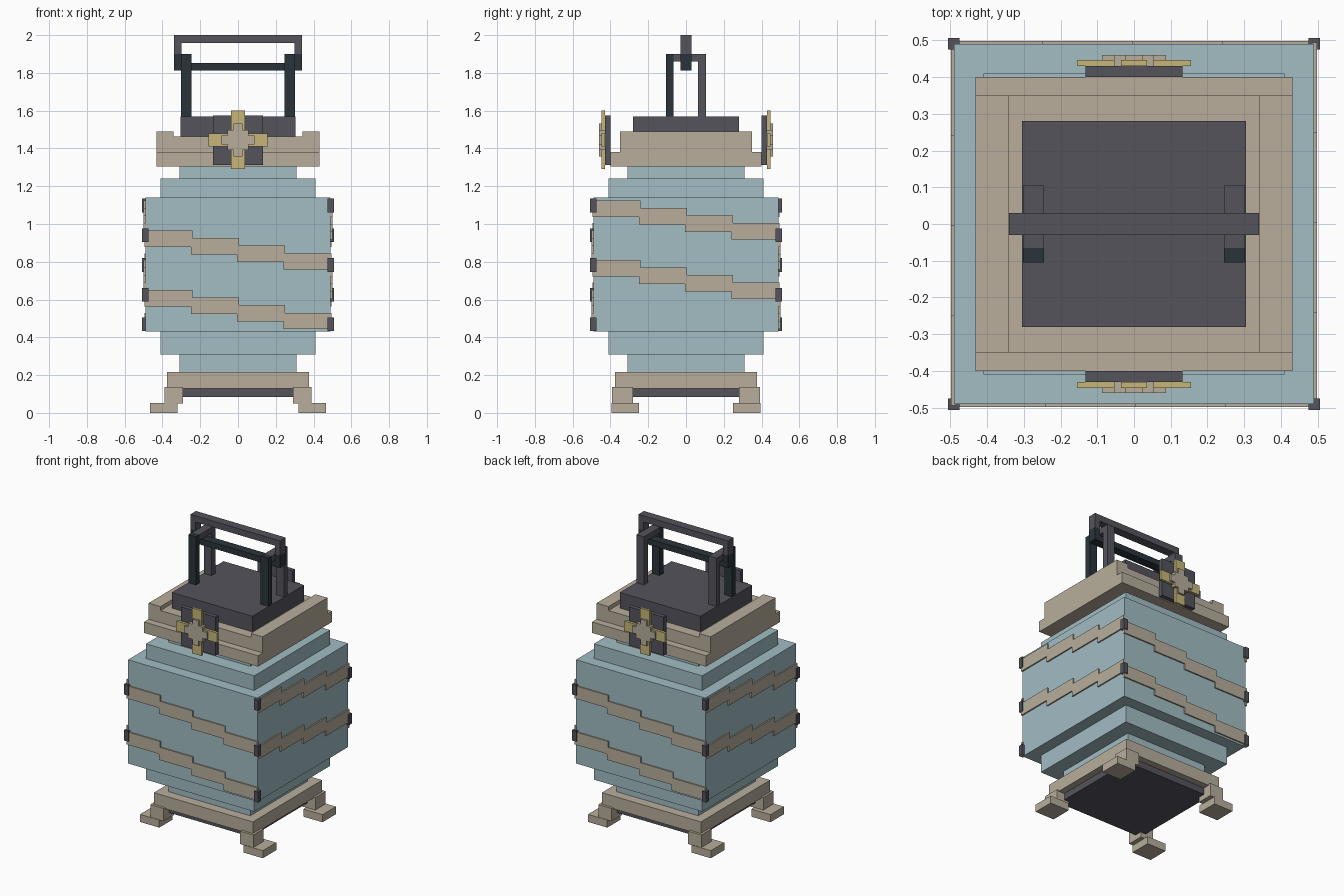
import bpy
import math
from mathutils import Matrix

cube = bpy.data.objects.get("Cube")
if cube:
    bpy.data.objects.remove(cube, do_unlink=True)


def material(name, rgb):
    m = bpy.data.materials.new(name)
    m.use_nodes = True
    m.diffuse_color = (*rgb, 1)
    bsdf = next(n for n in m.node_tree.nodes if n.type == 'BSDF_PRINCIPLED')
    bsdf.inputs["Base Color"].default_value = (*rgb, 1)
    return m


BLUE = material("pale blue glass", (0.36, 0.51, 0.55))
TAN = material("warm stone", (0.48, 0.42, 0.33))
GREY = material("dark grey metal", (0.09, 0.088, 0.108))
NAVY = material("blue black metal", (0.023, 0.034, 0.043))
GOLD = material("gold", (0.57, 0.47, 0.19))

CORNERS = [(x, y) for x in (-1, 1) for y in (-1, 1)]
FACES = [(0, 2, 3, 1), (4, 5, 7, 6), (0, 1, 5, 4), (2, 6, 7, 3), (0, 4, 6, 2), (1, 3, 7, 5)]


def build(name, boxes, mat, turn=0, top=None):
    """One object from (x0, x1, y0, y1, z0, z1) boxes, turned about z."""
    verts, faces = [], []
    for b in boxes:
        n = len(verts)
        xs, ys, zs = sorted(b[0:2]), sorted(b[2:4]), sorted(b[4:6])
        verts += [(x, y, z) for x in xs for y in ys for z in zs]
        faces += [tuple(n + i for i in f) for f in FACES]
    mesh = bpy.data.meshes.new(name)
    mesh.from_pydata(verts, [], faces)
    mesh.transform(Matrix.Rotation(math.radians(turn), 4, 'Z'))
    mesh.materials.append(mat)
    if top:  # upward faces take a second colour
        mesh.materials.append(top)
        for p in mesh.polygons:
            p.material_index = int(p.normal.z > 0.5)
    ob = bpy.data.objects.new(name, mesh)
    bpy.context.collection.objects.link(ob)
    return ob


def block(name, hx, hy, z0, z1, mat, top=None):
    return build(name, [(-hx, hx, -hy, hy, z0, z1)], mat, top=top)


# Base: slab, frame, legs and feet
block("base_slab", 0.33, 0.33, 0.085, 0.135, GREY)
block("base_frame", 0.375, 0.375, 0.13, 0.217, TAN)
build("legs", [(sx * 0.29, sx * 0.39, sy * 0.28, sy * 0.392, 0.05, 0.138) for sx, sy in CORNERS], TAN)
build("feet", [(sx * 0.32, sx * 0.465, sy * 0.25, sy * 0.395, 0, 0.052) for sx, sy in CORNERS], TAN)

# Stepped glass body
TIERS = [("lower_neck", 0.31, 0.217, 0.31), ("lower_tier", 0.41, 0.31, 0.43),
         ("body", 0.49, 0.43, 1.14), ("upper_tier", 0.41, 1.14, 1.24),
         ("upper_neck", 0.31, 1.24, 1.305)]
for name, half, z0, z1 in TIERS:
    block(name, half, half, z0, z1, BLUE)

# Stepped bands winding down round the body
SIDES = {"front": (0, 0.965), "right": (90, 1.125), "back": (180, 0.965), "left": (270, 1.125)}
for side, (turn, start) in SIDES.items():
    steps = []
    for wrap in (0, 0.315):
        for i in range(4):
            x0 = -0.495 + i * 0.245
            z1 = start - wrap - i * 0.04
            steps.append((x0, x0 + 0.255, -0.499, -0.485, z1 - 0.087, z1))
    build(side + "_bands", steps, TAN, turn)

# Corner clasps, two or three to a corner
clasps = []
for sx, sy in CORNERS:
    heights = (0.94, 0.625) if sx == sy else (1.098, 0.783, 0.47)
    clasps += [(sx * 0.475, sx * 0.507, sy * 0.475, sy * 0.507, z - 0.036, z + 0.036) for z in heights]
build("corner_clasps", clasps, GREY, top=TAN)

# Lid
block("lid_base", 0.432, 0.40, 1.305, 1.38, TAN)
block("lid_middle", 0.342, 0.35, 1.38, 1.463, TAN)
build("lid_wings", [(s * 0.342, s * 0.432, -0.35, 0.35, 1.38, 1.49) for s in (-1, 1)], TAN)
block("lid_cap", 0.305, 0.28, 1.463, 1.57, GREY, top=TAN)

# Emblem on front and back
C = 1.445


def cross(sizes, y0, y1):
    return [(-a, a, -y0, -y1, C - b, C + b) for a, b in sizes]


for side, turn in (("front", 0), ("back", 180)):
    build(side + "_emblem_plate", [(-0.132, 0.132, -0.43, -0.40, 1.312, 1.575)], GREY, turn)
    build(side + "_gold_cross", cross([(0.155, 0.034), (0.036, 0.155)], 0.43, 0.447), GOLD, turn)
    build(side + "_stone_cross", cross([(0.087, 0.024), (0.024, 0.087), (0.055, 0.052)], 0.43, 0.46), TAN, turn)

# Handle: paired posts joined by beams, carrying a rectangular grip
ENDS = (-1, 1)
build("front_posts", [(s * 0.245, s * 0.303, -0.105, -0.065, 1.57, 1.90) for s in ENDS], NAVY, top=GREY)
build("back_posts", [(s * 0.245, s * 0.303, 0.063, 0.105, 1.57, 1.90) for s in ENDS], GREY)
build("post_beams", [(s * 0.245, s * 0.303, -0.065, 0.063, 1.86, 1.90) for s in ENDS], GREY)
block("grip_top", 0.34, 0.03, 1.957, 2.0, GREY)
build("grip_ends", [(s * 0.30, s * 0.34, -0.03, 0.03, 1.90, 1.957) for s in ENDS], GREY)
build("grip_lower_ends", [(s * 0.30, s * 0.34, -0.03, 0.03, 1.813, 1.90) for s in ENDS], NAVY)
block("grip_bar", 0.30, 0.03, 1.813, 1.853, NAVY)
